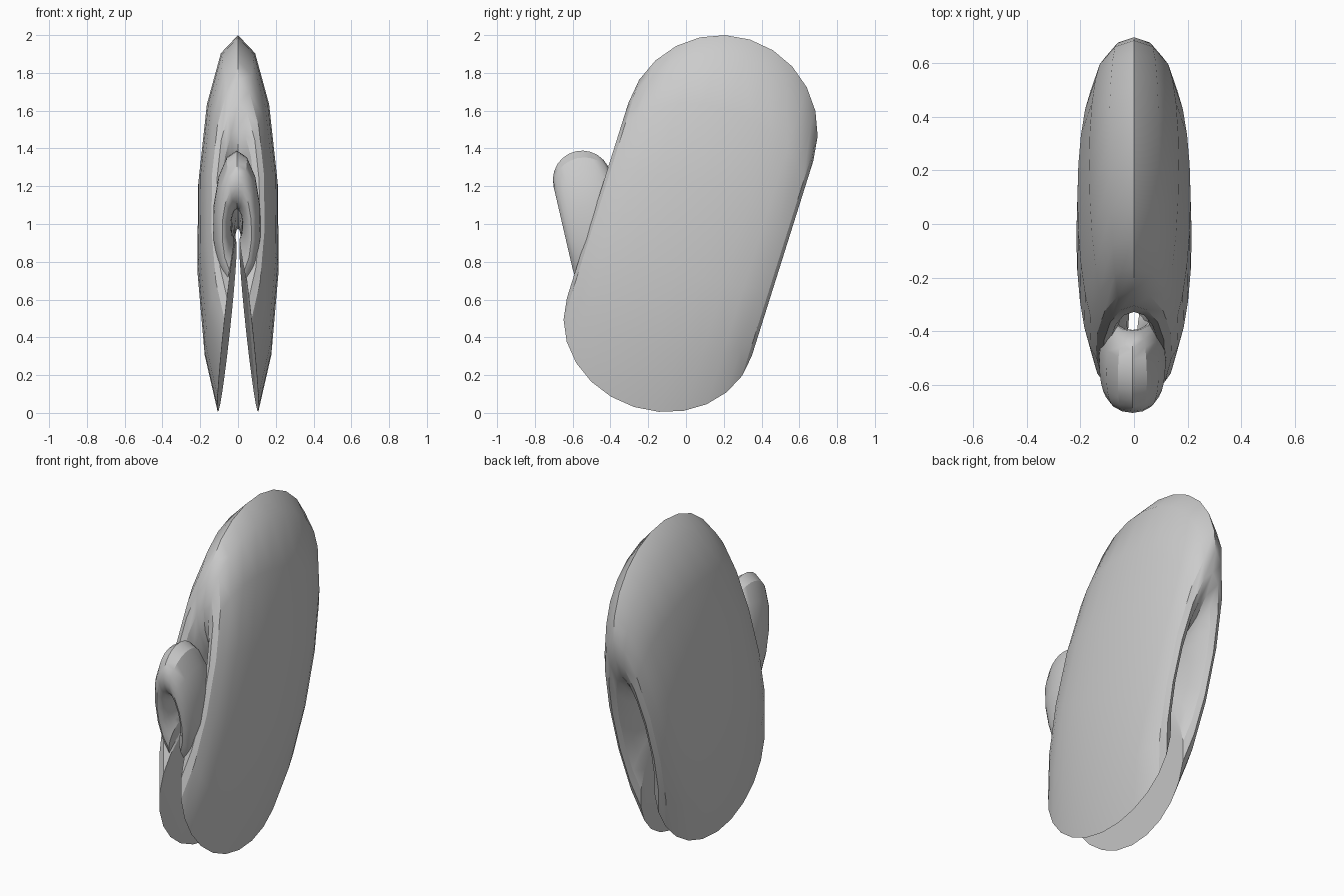
import bpy, bmesh, math
from mathutils import Matrix, Vector

cube = bpy.data.objects.get("Cube")
if cube:
    bpy.data.objects.remove(cube, do_unlink=True)

grey = bpy.data.materials.new("plain_grey")
grey.use_nodes = True
colour = (0.6, 0.6, 0.6, 1)
grey.diffuse_color = colour
grey.node_tree.nodes["Principled BSDF"].inputs["Base Color"].default_value = colour


def open_ring(name, major, minor, squash, tilt, centre, steps=12, sides=24):
    """Flattened ring around the y axis with a wedge left open at the bottom."""
    bm = bmesh.new()
    half_sweep = math.radians(150)
    rings = []
    for i in range(steps + 1):
        a = half_sweep * (2 * i / steps - 1)
        ring = []
        for j in range(sides):
            b = math.tau * j / sides
            radius = major + minor * math.cos(b)
            ring.append(bm.verts.new((radius * math.sin(a) * squash,
                                      minor * math.sin(b),
                                      radius * math.cos(a))))
        rings.append(ring)
    # skin between neighbouring sections
    for p, q in zip(rings, rings[1:]):
        for j in range(sides):
            k = (j + 1) % sides
            bm.faces.new((p[j], p[k], q[k], q[j]))
    # flat ends facing the open wedge
    bm.faces.new(rings[0])
    bm.faces.new(rings[-1])
    bmesh.ops.recalc_face_normals(bm, faces=bm.faces)
    bm.transform(Matrix.Translation(Vector(centre))
                 @ Matrix.Rotation(math.radians(tilt), 4, 'X'))
    mesh = bpy.data.meshes.new(name)
    bm.to_mesh(mesh)
    bm.free()
    mesh.materials.append(grey)
    obj = bpy.data.objects.new(name, mesh)
    bpy.context.collection.objects.link(obj)
    bpy.ops.object.select_all(action='DESELECT')
    obj.select_set(True)
    bpy.context.view_layer.objects.active = obj
    bpy.ops.object.shade_smooth_by_angle(angle=math.radians(30))
    return obj


# large hand part, leaning back
open_ring("mitten_body", 0.58, 0.513, 0.2, -17.5, (0, 0.01, 0.934))
# small thumb part, leaning forward
open_ring("mitten_thumb", 0.245, 0.155, 0.32, 13, (-0.006, -0.495, 0.995))
